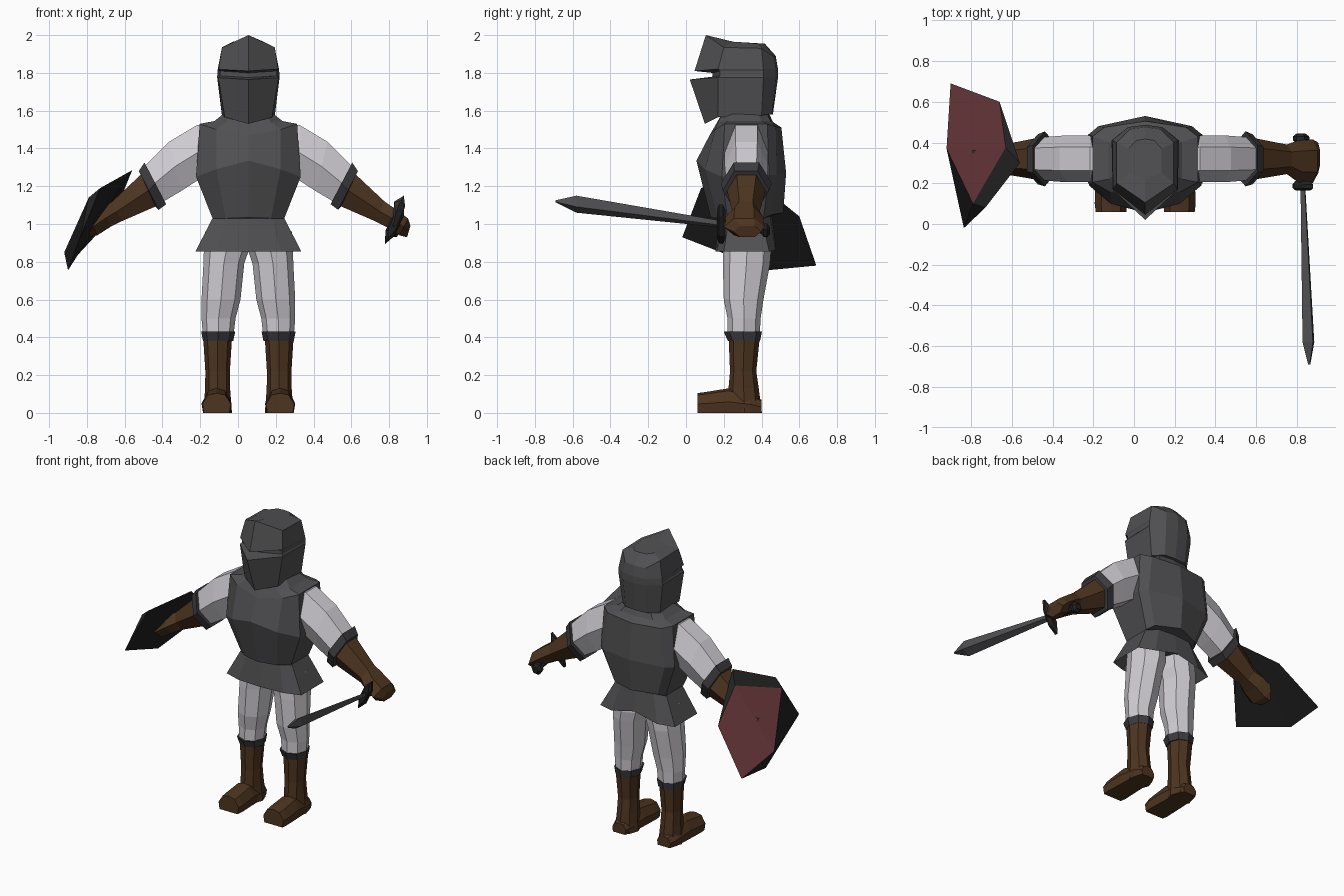
import bpy, bmesh
from math import cos, sin, pi
from mathutils import Vector

CX = 0.055  # body centre line


def material(name, rgb):
    m = bpy.data.materials.new(name)
    m.diffuse_color = (*rgb, 1)
    return m


STEEL = material("steel", (0.08, 0.08, 0.085))
TRIM = material("dark_trim", (0.045, 0.045, 0.05))
BLACK = material("black_iron", (0.015, 0.015, 0.016))
CLOTH = material("pale_cloth", (0.62, 0.6, 0.64))
LEATHER = material("leather", (0.075, 0.035, 0.014))
RED = material("red_paint", (0.13, 0.035, 0.04))


def mesh_object(name, verts, faces, mats):
    me = bpy.data.meshes.new(name)
    me.from_pydata([tuple(v) for v in verts], [], faces)
    for m in mats:
        me.materials.append(m)
    bm = bmesh.new()
    bm.from_mesh(me)
    bmesh.ops.recalc_face_normals(bm, faces=bm.faces)
    bm.to_mesh(me)
    bm.free()
    ob = bpy.data.objects.new(name, me)
    bpy.context.collection.objects.link(ob)
    return ob


def loft(name, rings, mat, caps=True):
    n = len(rings[0])
    verts = [v for r in rings for v in r]
    faces = [(i * n + j, i * n + (j + 1) % n, (i + 1) * n + (j + 1) % n, (i + 1) * n + j)
             for i in range(len(rings) - 1) for j in range(n)]
    if caps:
        faces += [tuple(range(n)), tuple(range(len(verts) - n, len(verts)))]
    return mesh_object(name, verts, faces, [mat])


def sym(half):
    """Half ring, front centre to back centre, mirrored to a full ring."""
    return [(CX + x, y, z) for x, y, z in half] + \
           [(CX - x, y, z) for x, y, z in half[-2:0:-1]]


def flat_ring(s, cx, z, rx, y0, y1, n=8):
    """Horizontal ring for legs."""
    return [(CX + s * (cx + rx * cos(2 * pi * k / n)),
             (y0 + y1) / 2 + (y1 - y0) / 2 * sin(2 * pi * k / n), z) for k in range(n)]


def arm_ring(s, tx, tz, bx, bz, y0, y1):
    """Hexagon spanning from an upper to a lower point, flat on top."""
    out = []
    for k in range(6):
        a = pi / 6 + k * pi / 3
        h = cos(a) / cos(pi / 6) / 2
        out.append((CX + s * ((tx + bx) / 2 + (tx - bx) * h),
                    (y0 + y1) / 2 + (y1 - y0) / 2 * sin(a), (tz + bz) / 2 + (tz - bz) * h))
    return out


def level(z, ys, xs=(.16, .165, .085)):
    """Helmet ring with five half points."""
    return sym([(0, ys[0], z), (xs[0], ys[1], z + .01), (xs[1], ys[2], z + .01),
                (xs[2], ys[3], z + .01), (0, ys[4], z + .01)])


# Helmet: chin, lower lip, recessed eye slit, upper lip, peaked brow, crown
loft("helmet", [
    sym([(0, .10, 1.53), (.125, .17, 1.565), (.14, .40, 1.575), (.08, .455, 1.58), (0, .46, 1.58)]),
    level(1.765, (.02, .17, .41, .475, .487)),
    level(1.775, (.14, .18, .41, .475, .487), (.15, .165, .085)),
    level(1.80, (.14, .18, .41, .475, .487), (.15, .163, .085)),
    level(1.81, (.045, .17, .41, .475, .487), (.158, .162, .085)),
    sym([(0, .105, 2.0), (.14, .20, 1.935), (.14, .40, 1.93), (.075, .465, 1.885), (0, .475, 1.89)]),
    sym([(0, .22, 1.968), (.08, .25, 1.965), (.08, .37, 1.955), (.045, .41, 1.955), (0, .417, 1.955)]),
], STEEL)

# Breastplate with collar
loft("breastplate", [
    sym([(0, .19, 1.585), (.09, .20, 1.585), (.13, .25, 1.585), (.13, .38, 1.585), (.09, .43, 1.585), (0, .44, 1.585)]),
    sym([(0, .16, 1.53), (.12, .17, 1.54), (.18, .22, 1.545), (.18, .40, 1.545), (.12, .45, 1.54), (0, .46, 1.54)]),
    sym([(0, .125, 1.47), (.17, .155, 1.50), (.258, .205, 1.53), (.258, .43, 1.53), (.2, .475, 1.515), (0, .505, 1.51)]),
    sym([(0, .055, 1.335), (.17, .10, 1.29), (.277, .19, 1.25), (.277, .44, 1.26), (.23, .48, 1.26), (0, .53, 1.27)]),
    sym([(0, .13, 1.035), (.12, .165, 1.03), (.19, .22, 1.03), (.19, .41, 1.03), (.16, .455, 1.05), (0, .515, 1.06)]),
], STEEL)

# Flared skirt, hollow underneath
loft("skirt", [
    sym([(0, .18, 1.04), (.12, .195, 1.04), (.185, .23, 1.04), (.185, .40, 1.04), (.12, .445, 1.04), (0, .455, 1.04)]),
    sym([(0, .155, .855), (.17, .165, .855), (.28, .20, .855), (.28, .44, .855), (.17, .475, .86), (0, .475, .90)]),
    sym([(0, .19, .94), (.13, .20, .94), (.21, .23, .94), (.21, .41, .94), (.13, .44, .94), (0, .44, .95)]),
], STEEL)

for s, side in ((1, "left"), (-1, "right")):
    # Trouser leg
    loft(side + "_leg", [flat_ring(s, *r) for r in (
        (.115, .96, .115, .20, .44), (.118, .855, .118, .195, .45), (.13, .79, .108, .195, .445),
        (.145, .60, .103, .20, .41), (.158, .50, .09, .22, .395), (.16, .40, .08, .22, .39))], CLOTH)
    # Boot cuff and shaft
    loft(side + "_boot_cuff", [flat_ring(s, .16, *r) for r in (
        (.425, .074, .215, .39), (.43, .09, .20, .402), (.38, .08, .222, .392), (.38, .06, .24, .37))], TRIM)
    loft(side + "_boot_shaft", [flat_ring(s, .163, *r) for r in (
        (.395, .076, .226, .39), (.22, .065, .233, .372), (.13, .066, .225, .385), (.0, .076, .22, .402))], LEATHER)
    # Foot, swept along y
    loft(side + "_foot", [
        [(CX + s * (.168 + x * w), y, z * h) for x, z in
         ((-.9, 0), (.9, 0), (1, .45), (.6, .9), (0, 1), (-.6, .9), (-1, .45))]
        for y, w, h in ((.06, .075, .105), (.10, .08, .11), (.225, .075, .13), (.34, .07, .10), (.40, .05, .07))],
        LEATHER)
    # Sleeve
    loft(side + "_sleeve", [arm_ring(s, *r) for r in (
        (.21, 1.52, .22, 1.24, .215, .42), (.27, 1.525, .27, 1.23, .205, .435),
        (.42, 1.435, .355, 1.175, .205, .435), (.565, 1.29, .465, 1.11, .215, .425))], CLOTH)
    # Sleeve cuff
    loft(side + "_sleeve_cuff", [arm_ring(s, *r) for r in (
        (.535, 1.295, .455, 1.14, .22, .42), (.55, 1.325, .435, 1.105, .185, .455),
        (.58, 1.28, .475, 1.075, .195, .44), (.57, 1.26, .49, 1.09, .22, .42))], TRIM)
    # Gauntlet and fist
    loft(side + "_glove", [arm_ring(s, *r) for r in (
        (.56, 1.27, .475, 1.10, .215, .425), (.72, 1.12, .67, 1.015, .245, .39),
        (.77, 1.085, .73, .985, .205, .41), (.845, 1.03, .80, .94, .20, .415),
        (.858, .99, .84, .93, .25, .40))], LEATHER)

# Sword: stations along a common axis, sections turned around it
TIP, POMMEL = Vector((.86, -.69, 1.12)), Vector((.82, .435, .965))
U, V = Vector((sin(.45), 0, cos(.45))), Vector((cos(.45), 0, -sin(.45)))


def sword_part(name, stations, mat, n=4):
    rings = []
    for y, a, b in stations:
        c = TIP.lerp(POMMEL, (y - TIP.y) / (POMMEL.y - TIP.y))
        rings.append([c + U * a * cos(2 * pi * k / n) + V * b * sin(2 * pi * k / n) for k in range(n)])
    loft(name, rings, mat)


sword_part("sword_blade", [(-.69, .006, .006), (-.58, .05, .032), (.18, .02, .013)], STEEL)
sword_part("sword_guard", [(.165, .085, .02), (.175, .115, .03), (.195, .115, .03), (.21, .085, .02)], BLACK, 6)
sword_part("sword_grip", [(.20, .022, .022), (.42, .022, .022)], BLACK, 6)
sword_part("sword_pommel", [(.395, .02, .02), (.41, .04, .04), (.43, .04, .04), (.445, .02, .02)], BLACK, 6)

# Shield: six-sided rim with a raised five-sided painted face
rim = [(-.90, .69, .78), (-.66, .60, 1.04), (-.56, .30, 1.285),
       (-.73, .08, 1.19), (-.835, -.02, .93), (-.90, .43, .755)]
face = [(-.63, .375, 1.22), (-.79, .10, 1.14), (-.92, .37, .85)]
shield = mesh_object("shield", rim + face, [
    (0, 1, 6, 8), (6, 7, 8), (0, 5, 8), (1, 2, 6), (2, 3, 7, 6), (3, 4, 7), (4, 5, 8, 7),
    (0, 1, 2, 5), (2, 3, 4, 5)], [BLACK, RED])
for i in (0, 1):
    shield.data.polygons[i].material_index = 1
